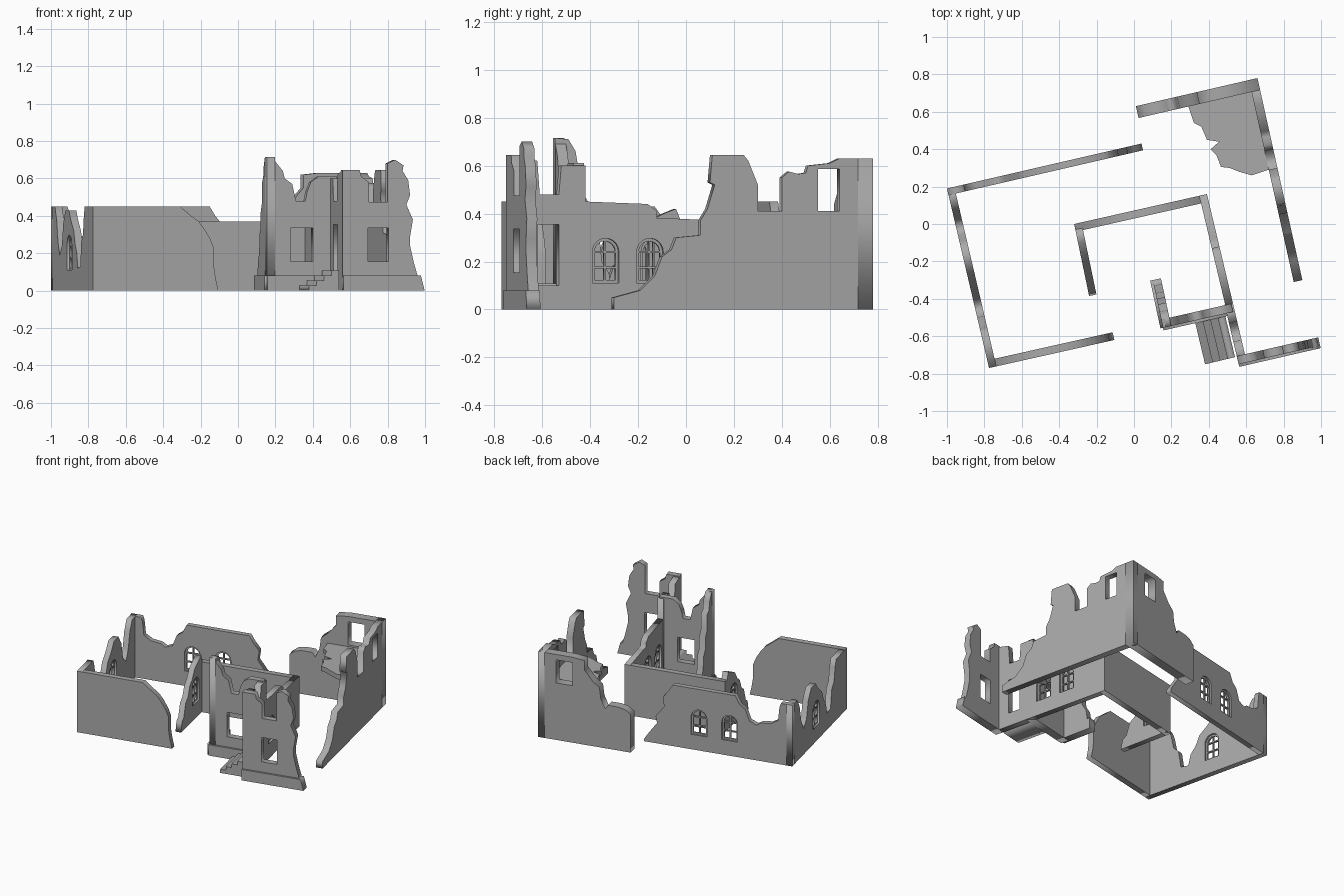
import bpy
from math import cos, sin, pi
from mathutils import Matrix, Vector

default = bpy.data.objects.get("Cube")
if default:
    bpy.data.objects.remove(default, do_unlink=True)

stone = bpy.data.materials.new("grey stone")
stone.use_nodes = True
GREY = (0.4, 0.4, 0.4, 1)
stone.diffuse_color = GREY
stone.node_tree.nodes["Principled BSDF"].inputs["Base Color"].default_value = GREY


def plate(name, outlines, thickness, matrix):
    """Fill the outlines (first one outer, the others holes) and extrude them."""
    curve = bpy.data.curves.new(name, "CURVE")
    curve.dimensions = "2D"
    curve.fill_mode = "BOTH"
    curve.extrude = thickness / 2
    for outline in outlines:
        spline = curve.splines.new("POLY")
        spline.points.add(len(outline) - 1)
        for point, (a, b) in zip(spline.points, outline):
            point.co = (a, b, 0, 1)
        spline.use_cyclic_u = True
    helper = bpy.data.objects.new(name + "_outline", curve)
    bpy.context.collection.objects.link(helper)
    graph = bpy.context.evaluated_depsgraph_get()
    mesh = bpy.data.meshes.new_from_object(helper.evaluated_get(graph))
    bpy.data.objects.remove(helper, do_unlink=True)
    mesh.materials.clear()
    mesh.materials.append(stone)
    obj = bpy.data.objects.new(name, mesh)
    obj.matrix_world = matrix
    bpy.context.collection.objects.link(obj)
    return obj


def rectangle(a0, a1, z0, z1):
    return [(a0, z0), (a1, z0), (a1, z1), (a0, z1)]


def arch(middle, z0, radius, spring):
    arc = [(middle + radius * cos(pi * i / 10), spring + radius * sin(pi * i / 10))
           for i in range(11)]
    return [(middle - radius, z0), (middle + radius, z0)] + arc


def glazing(middle, z0, radius, spring):
    """Arched frame outline with six pane holes."""
    rim, bar = 0.012, 0.004
    outlines = [arch(middle, z0, radius, spring)]
    half = (z0 + spring) / 2
    inner = radius - rim
    for side in (-1, 1):
        near, far = middle + side * bar, middle + side * inner
        outlines.append(rectangle(near, far, z0 + rim, half - bar))
        outlines.append(rectangle(near, far, half + bar, spring - bar))
        fan = [(middle + side * max(bar, inner * cos(pi * i / 12)),
                spring + max(bar, inner * sin(pi * i / 12))) for i in range(7)]
        outlines.append(fan + [(near, spring + bar)])
    return outlines


def wall(name, start, end, thickness, top, axis=0, openings=(), arches=(),
         side=1, outward=0.0):
    """Wall whose outer face runs start to end; top lists (x or y, z) points."""
    p, q = Vector((*start, 0)), Vector((*end, 0))
    length = (q - p).length
    along = (q - p) / length
    inward = Vector((along.y, -along.x, 0))

    def place(c):
        return (c - p[axis]) / (q[axis] - p[axis]) * length

    def frame(depth):
        origin = p + inward * depth * side
        return Matrix(((along.x, 0, inward.x, origin.x),
                       (along.y, 0, inward.y, origin.y),
                       (0, 1, 0, 0), (0, 0, 0, 1)))

    outlines = [[(0, 0)] + [(place(c), z) for c, z in top] + [(length, 0)]]
    for c0, c1, z0, z1 in openings:
        outlines.append(rectangle(place(c0), place(c1), z0, z1))
    for number, c in enumerate(arches):
        spec = (place(c), 0.11, 0.057, 0.24)
        outlines.append(arch(*spec))
        plate(f"{name}_window_{number}", glazing(*spec), 0.014, frame(thickness / 2))
    plate(name, outlines, thickness + outward, frame((thickness - outward) / 2))


# Low outer enclosure
wall("enclosure_back", (-1, .19), (.04, .43), .037, [
    (-1, .45), (-.92, .45), (-.91, .42), (-.9, .32), (-.85, .29), (-.78, .28),
    (-.75, .26), (-.7, .28), (-.67, .36), (-.63, .39), (-.6, .45), (-.16, .45),
    (-.13, .4), (-.09, .35), (-.1, .28), (-.04, .2), (-.05, .15), (0, .08), (.04, .02)],
    arches=(-.345, -.56))
wall("enclosure_left", (-.775, -.77), (-1, .19), .04, [
    (-.77, .45), (-.58, .45), (-.56, .4), (-.54, .3), (-.5, .26), (-.48, .13),
    (-.42, .12), (-.4, .2), (-.36, .25), (-.33, .32), (-.26, .38), (-.22, .43),
    (-.14, .43), (-.09, .36), (-.06, .24), (-.01, .19), (.03, .26), (.06, .38),
    (.1, .45), (.19, .45)], axis=1, arches=(-.23,))
wall("enclosure_front", (-.105, -.62), (-.775, -.77), .042, [
    (-.12, .07), (-.13, .14), (-.13, .23), (-.15, .28), (-.18, .33), (-.21, .37),
    (-.25, .4), (-.31, .45), (-.775, .45)])

# Inner room
wall("inner_back", (-.32, 0), (.39, .16), .042, [(-.32, .37), (.39, .37)])
wall("inner_left", (-.24, -.385), (-.32, 0), .04, [
    (-.37, .07), (-.34, .09), (-.31, .18), (-.27, .21), (-.24, .28), (-.2, .31),
    (-.16, .37), (-.1, .4), (-.05, .42), (-.03, .37), (0, .37)], axis=1, arches=(-.14,))
wall("inner_right", (.39, .16), (.528, -.42), .042, [
    (.16, .37), (-.07, .38), (-.12, .38), (-.12, .41), (-.16, .44), (-.42, .45)],
    axis=1, arches=(-.15, -.335))

# Entrance facade, two storeys
fronts = {
    "facade_right": ((.995, -.65), (.56, -.75), 0, [
        (.96, .08), (.94, .15), (.92, .24), (.92, .29), (.935, .38), (.9, .46),
        (.92, .51), (.91, .59), (.88, .64), (.885, .67), (.84, .7), (.82, .69),
        (.8, .68), (.8, .475), (.7, .475), (.7, .58), (.66, .61), (.65, .645),
        (.56, .645)], [(.695, .805, .155, .335)]),
    "facade_left": ((.53, -.47), (.155, -.555), 0, [
        (.53, .61), (.43, .61), (.39, .58), (.37, .53), (.36, .48), (.31, .48),
        (.29, .57), (.25, .6), (.24, .64), (.2, .69), (.17, .715), (.155, .715)],
        [(.28, .4, .155, .335)]),
    "facade_end": ((.155, -.555), (.1, -.3), 1, [
        (-.555, .715), (-.5, .71), (-.47, .66), (-.46, .6), (-.43, .58), (-.43, .47),
        (-.4, .42), (-.4, .34), (-.37, .3), (-.36, .2), (-.33, .15), (-.32, .08),
        (-.3, .08)], []),
}
for name, (start, end, axis, top, openings) in fronts.items():
    wall(name, start, end, .045, top, axis, openings)
    reach = start[axis] - .02 if name == "facade_right" else start[axis]
    wall(name + "_plinth", start, end, .045,
         [(reach, .08), (end[axis], .08)], axis, outward=.014)
wall("facade_doorway", (.528, -.42), (.602, -.735), .045, [
    (-.42, .6), (-.52, .6), (-.53, .48), (-.61, .48), (-.62, .62), (-.735, .645)],
    axis=1, openings=[(-.53, -.62, .1, .355)])

# Entrance steps climbing to the doorway
steps = []
for i in range(4):
    steps += [(.38 + .04 * i, .027 * (i + 1)), (.42 + .04 * i, .027 * (i + 1))]
wall("entrance_steps", (.38, -.75), (.54, -.712), .225, steps, side=-1)

# Tall rear corner with upper windows
wall("corner_back", (.01, .63), (.66, .78), .065, [
    (.01, .28), (.05, .31), (.1, .32), (.17, .32), (.19, .29), (.22, .36), (.23, .44),
    (.28, .48), (.31, .52), (.335, .55), (.335, .62), (.42, .63), (.66, .63)],
    openings=[(.42, .535, .42, .59)])
wall("corner_right", (.66, .78), (.9, -.3), .047, [
    (.78, .63), (.64, .63), (.6, .61), (.51, .6), (.5, .57), (.47, .565), (.43, .575),
    (.4, .55), (.4, .41), (.3, .41), (.3, .52), (.26, .62), (.24, .645), (.11, .645),
    (.1, .53), (.12, .52), (.09, .42), (.06, .37), (.06, .31), (-.04, .3), (-.06, .25),
    (-.1, .22), (-.13, .14), (-.19, .08), (-.3, .05)],
    axis=1, openings=[(.55, .64, .41, .585)])

# Broken upper floor in the rear corner
floor = [(.28, .66), (.32, .54), (.36, .52), (.39, .45), (.455, .44), (.41, .4),
         (.44, .37), (.465, .305), (.51, .3), (.56, .28), (.63, .26), (.72, .29),
         (.75, .29), (.65, .74)]
plate("upper_floor", [floor], .035, Matrix.Translation((0, 0, .39)))
